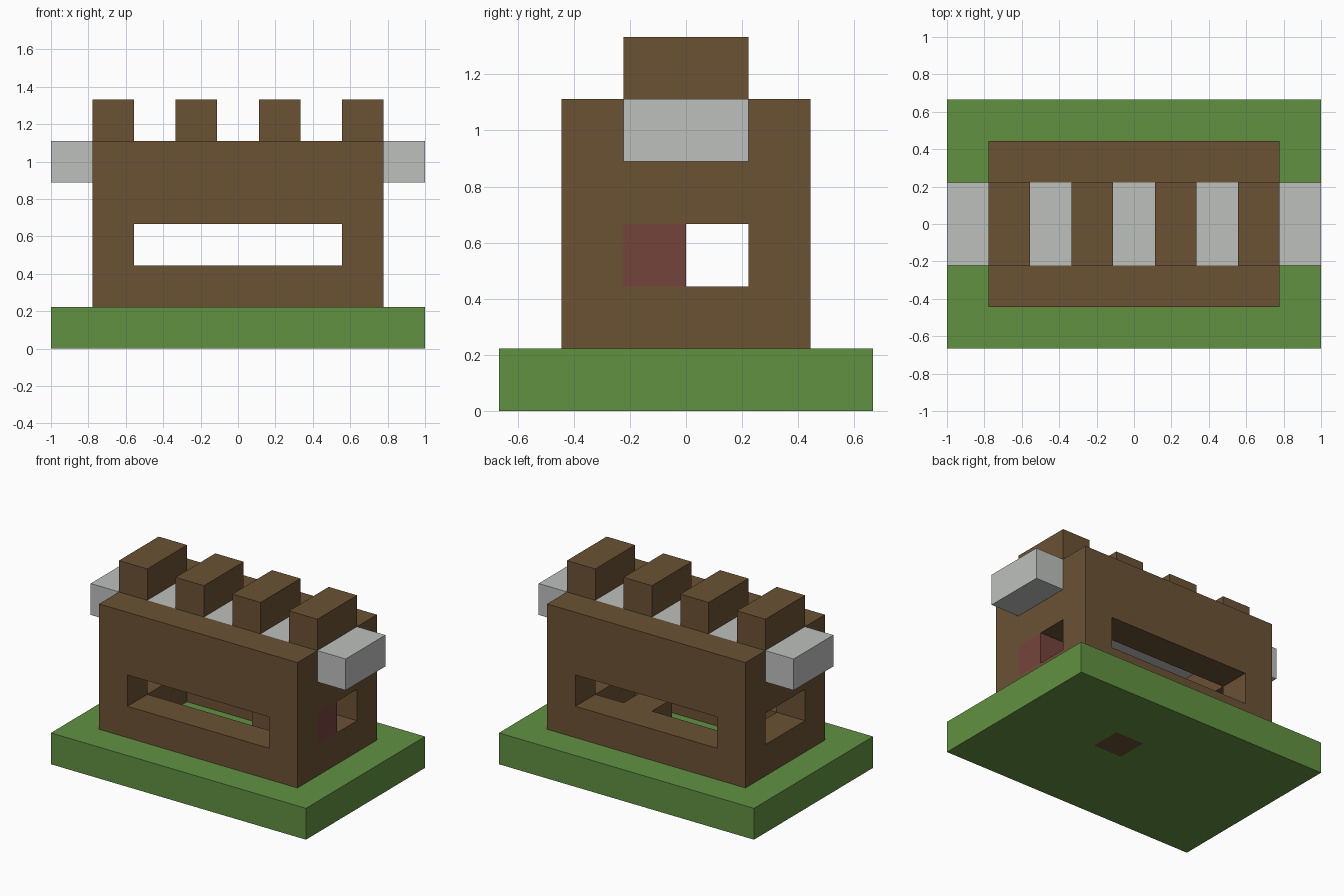
import bpy
import bmesh
from mathutils import Vector

U = 1 / 9  # one building block

cube = bpy.data.objects.get("Cube")
if cube:
    bpy.data.objects.remove(cube, do_unlink=True)


def linear(c):
    c /= 255
    return c / 12.92 if c <= 0.04045 else ((c + 0.055) / 1.055) ** 2.4


def material(name, *rgb):
    mat = bpy.data.materials.new(name)
    mat.use_nodes = True
    color = (*map(linear, rgb), 1)
    mat.diffuse_color = color
    node = next(n for n in mat.node_tree.nodes if n.type == "BSDF_PRINCIPLED")
    node.inputs["Base Color"].default_value = color
    node.inputs["Roughness"].default_value = 0.9
    return mat


def box(name, low, high, mat=None):
    """Box between two corners, given in blocks."""
    low, high = Vector(low) * U, Vector(high) * U
    bm = bmesh.new()
    bmesh.ops.create_cube(bm, size=1)
    for v in bm.verts:
        v.co = [h if c > 0 else l for c, l, h in zip(v.co, low, high)]
    mesh = bpy.data.meshes.new(name)
    bm.to_mesh(mesh)
    bm.free()
    obj = bpy.data.objects.new(name, mesh)
    bpy.context.collection.objects.link(obj)
    if mat:
        mesh.materials.append(mat)
    return obj


def cut(obj, low, high):
    """Remove a box-shaped space from an object."""
    cutter = box("cutter", low, high, obj.data.materials[0])
    cutter.hide_render = True
    mod = obj.modifiers.new("opening", "BOOLEAN")
    mod.operation = "DIFFERENCE"
    mod.solver = "EXACT"
    mod.object = cutter
    bpy.context.view_layer.update()
    graph = bpy.context.evaluated_depsgraph_get()
    mesh = bpy.data.meshes.new_from_object(obj.evaluated_get(graph))
    obj.modifiers.clear()
    obj.data = mesh
    bpy.data.objects.remove(cutter, do_unlink=True)


grass = material("grass green", 98, 145, 66)
wood = material("wood brown", 107, 82, 52)
stone = material("pale grey", 190, 192, 190)
clay = material("red brown", 116, 68, 60)

# Ground slab with a socket for the inner step
ground = box("ground_slab", (-9, -6, 0), (9, 6, 2), grass)
cut(ground, (1, 0, -1), (3, 2, 3))
box("inner_step", (1, 0, 0), (3, 2, 4), wood)

# Hollow walls with long windows front and back and an opening at each end
walls = box("walls", (-7, -4, 2), (7, 4, 10), wood)
cut(walls, (-5, -2, 1), (5, 2, 11))
cut(walls, (-5, -5, 4), (5, 5, 6))
cut(walls, (-8, -2, 4), (8, 2, 6))

# Block closing half of one end opening
box("end_block", (5, -2, 4), (7, 0, 6), clay)

# Roof beam running through both end walls
box("roof_beam", (-9, -2, 8), (9, 2, 10), stone)

# Row of battlements on the beam
for i in range(4):
    x = -7 + 4 * i
    box(f"battlement_{i + 1}", (x, -2, 10), (x + 2, 2, 12), wood)
